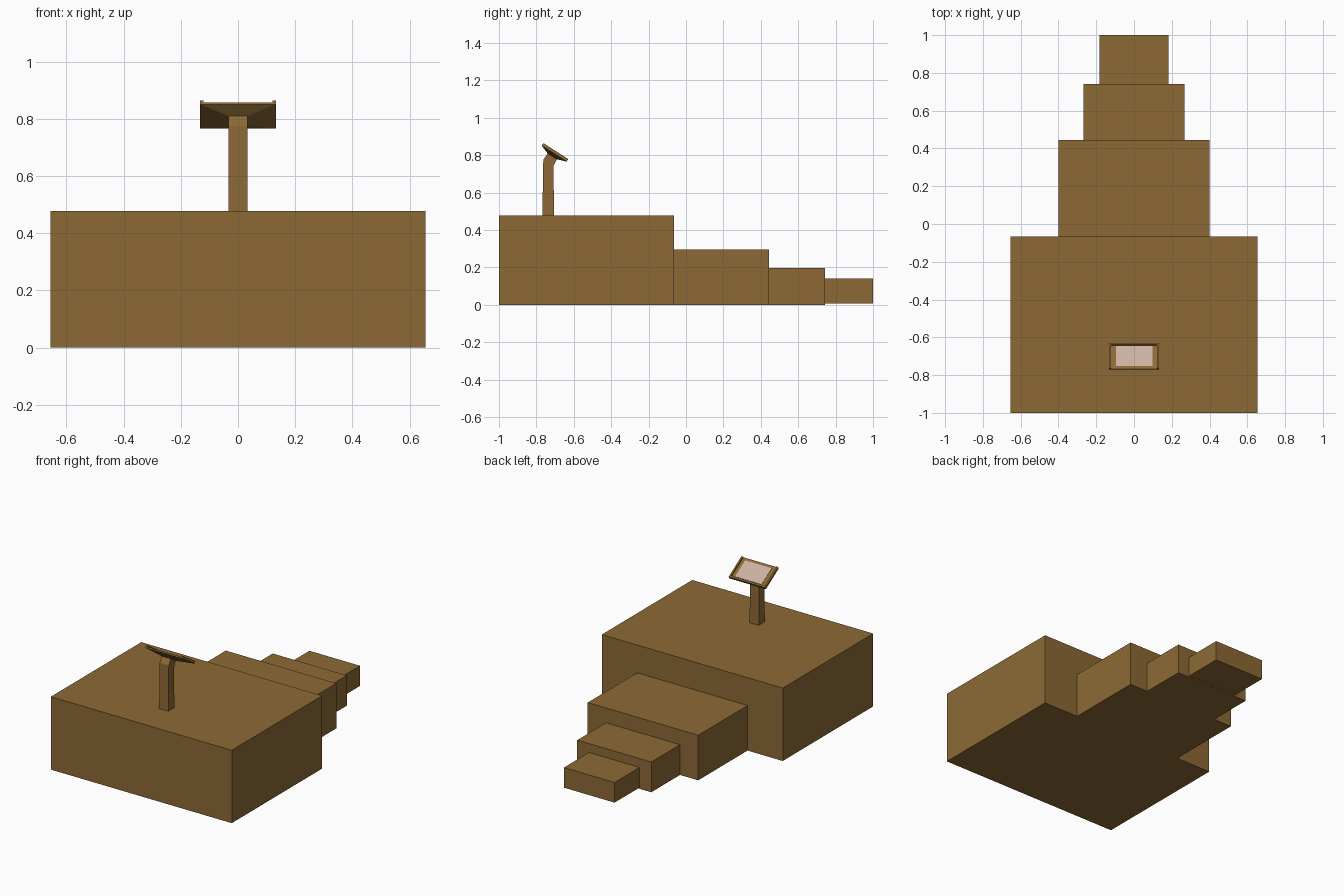
import bpy
from mathutils import Vector

if "Cube" in bpy.data.objects:
    bpy.data.objects.remove(bpy.data.objects["Cube"])


def material(name, rgb):
    m = bpy.data.materials.new(name)
    m.diffuse_color = (*rgb, 1)
    m.use_nodes = True
    m.node_tree.nodes["Principled BSDF"].inputs["Base Color"].default_value = m.diffuse_color
    return m


wood = material("brown_wood", (0.262, 0.141, 0.036))
paper = material("pale_paper", (0.60, 0.44, 0.36))


def loft(name, rings, mat):
    """Closed solid through a list of four-cornered rings."""
    verts = [p for r in rings for p in r]
    faces = [(3, 2, 1, 0)]
    for k in range(len(rings) - 1):
        a = 4 * k
        faces += [(a + i, a + (i + 1) % 4, a + 4 + (i + 1) % 4, a + 4 + i) for i in range(4)]
    e = 4 * len(rings) - 4
    faces.append((e, e + 1, e + 2, e + 3))
    me = bpy.data.meshes.new(name)
    me.from_pydata(verts, [], faces)
    me.materials.append(mat)
    ob = bpy.data.objects.new(name, me)
    bpy.context.collection.objects.link(ob)
    return ob


def box(name, x, y0, y1, z0, z1):
    ring = lambda z: [(-x, y0, z), (x, y0, z), (x, y1, z), (-x, y1, z)]
    return loft(name, [ring(z0), ring(z1)], wood)


# Stage and its descending steps
box("platform", 0.655, -1.0, -0.065, 0, 0.477)
box("upper_step", 0.40, -0.065, 0.445, 0, 0.295)
box("middle_step", 0.268, 0.445, 0.742, 0, 0.198)
box("lower_step", 0.183, 0.742, 1.0, 0.008, 0.14)

# Sloping desk frame: u runs down the slope, v is out of the reading face
centre = Vector((0, -0.697, 0.820))
slope = Vector((0, 0.843, -0.538))
normal = Vector((0, 0.538, 0.843))


def desk_ring(x0, x1, u0, u1, v):
    return [centre + Vector((x, 0, 0)) + slope * u + normal * v
            for x, u in ((x0, u0), (x1, u0), (x1, u1), (x0, u1))]


def desk_box(name, x0, x1, u0, u1, v0, v1, mat=wood):
    return loft(name, [desk_ring(x0, x1, u0, u1, v) for v in (v0, v1)], mat)


# Post with a bent neck
W = 0.033


def post_ring(yf, zf, yb, zb):
    return [(-W, yf, zf), (W, yf, zf), (W, yb, zb), (-W, yb, zb)]


loft("lectern_post", [post_ring(-0.768, 0.477, -0.705, 0.477),
                      post_ring(-0.763, 0.775, -0.709, 0.742),
                      desk_ring(-W, W, -0.03, 0.028, -0.032)], wood)

# Desk: tapered underside, board, raised rims and paper
H, U = 0.132, 0.079
loft("desk_underside", [desk_ring(-W, W, -0.03, 0.028, -0.032),
                        desk_ring(-H, H, -U, U, -0.014)], wood)
desk_box("desk_board", -H, H, -U, U, -0.014, -0.006)
for side, x in (("left", -H), ("right", H - 0.011)):
    desk_box(side + "_rim", x, x + 0.011, -U, U, -0.006, 0.002)
desk_box("lower_lip", -H + 0.011, H - 0.011, U - 0.011, U, -0.006, 0.002)
desk_box("paper_sheet", -0.095, 0.098, -0.062, 0.062, -0.006, -0.004, paper)
